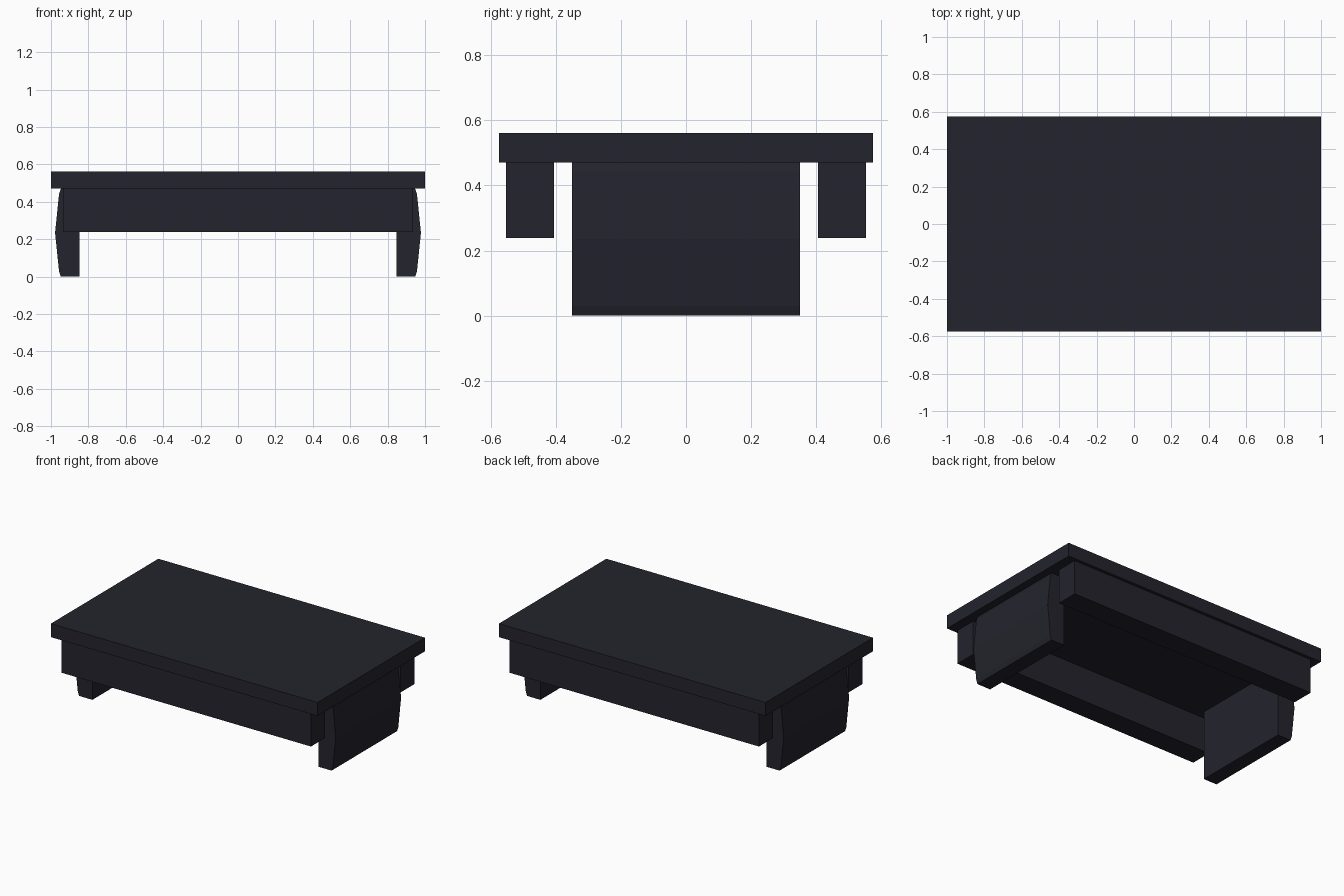
import bpy, bmesh
from mathutils import Vector

cube = bpy.data.objects.get("Cube")
if cube:
    bpy.data.objects.remove(cube, do_unlink=True)

# One dark lacquer colour for the whole table
COLOUR = (0.017, 0.017, 0.026, 1.0)
lacquer = bpy.data.materials.new("dark_charcoal")
lacquer.use_nodes = True
lacquer.diffuse_color = COLOUR
shader = lacquer.node_tree.nodes["Principled BSDF"]
shader.inputs["Base Color"].default_value = COLOUR
shader.inputs["Roughness"].default_value = 0.6


def prism(name, profile, y0, y1):
    """Extrude an (x, z) profile along y."""
    bm = bmesh.new()
    face = bm.faces.new([bm.verts.new((x, y0, z)) for x, z in profile])
    extruded = bmesh.ops.extrude_face_region(bm, geom=[face])
    verts = [v for v in extruded["geom"] if isinstance(v, bmesh.types.BMVert)]
    bmesh.ops.translate(bm, verts=verts, vec=Vector((0, y1 - y0, 0)))
    bmesh.ops.recalc_face_normals(bm, faces=bm.faces)
    mesh = bpy.data.meshes.new(name)
    bm.to_mesh(mesh)
    bm.free()
    mesh.materials.append(lacquer)
    obj = bpy.data.objects.new(name, mesh)
    bpy.context.collection.objects.link(obj)
    return obj


def rectangle(half_width, z0, z1):
    return [(-half_width, z0), (half_width, z0), (half_width, z1), (-half_width, z1)]


TOP, UNDERSIDE, RAIL_BOTTOM = 0.562, 0.47, 0.238

# Table top
prism("table_top", rectangle(1.0, UNDERSIDE, TOP), -0.575, 0.575)

# Long rails under the front and back edges
for name, y in (("front_rail", -0.48), ("back_rail", 0.48)):
    prism(name, rectangle(0.935, RAIL_BOTTOM, UNDERSIDE), y - 0.074, y + 0.074)

# Slab legs: flat inside, gently bowed outside
bow = [(0.947, 0), (0.957, 0.03), (0.978, 0.235), (0.957, 0.44), (0.947, UNDERSIDE)]
leg = [(0.847, 0)] + bow + [(0.847, UNDERSIDE)]
for name, side in (("left_leg", 1), ("right_leg", -1)):
    prism(name, [(side * x, z) for x, z in leg], -0.35, 0.35)
